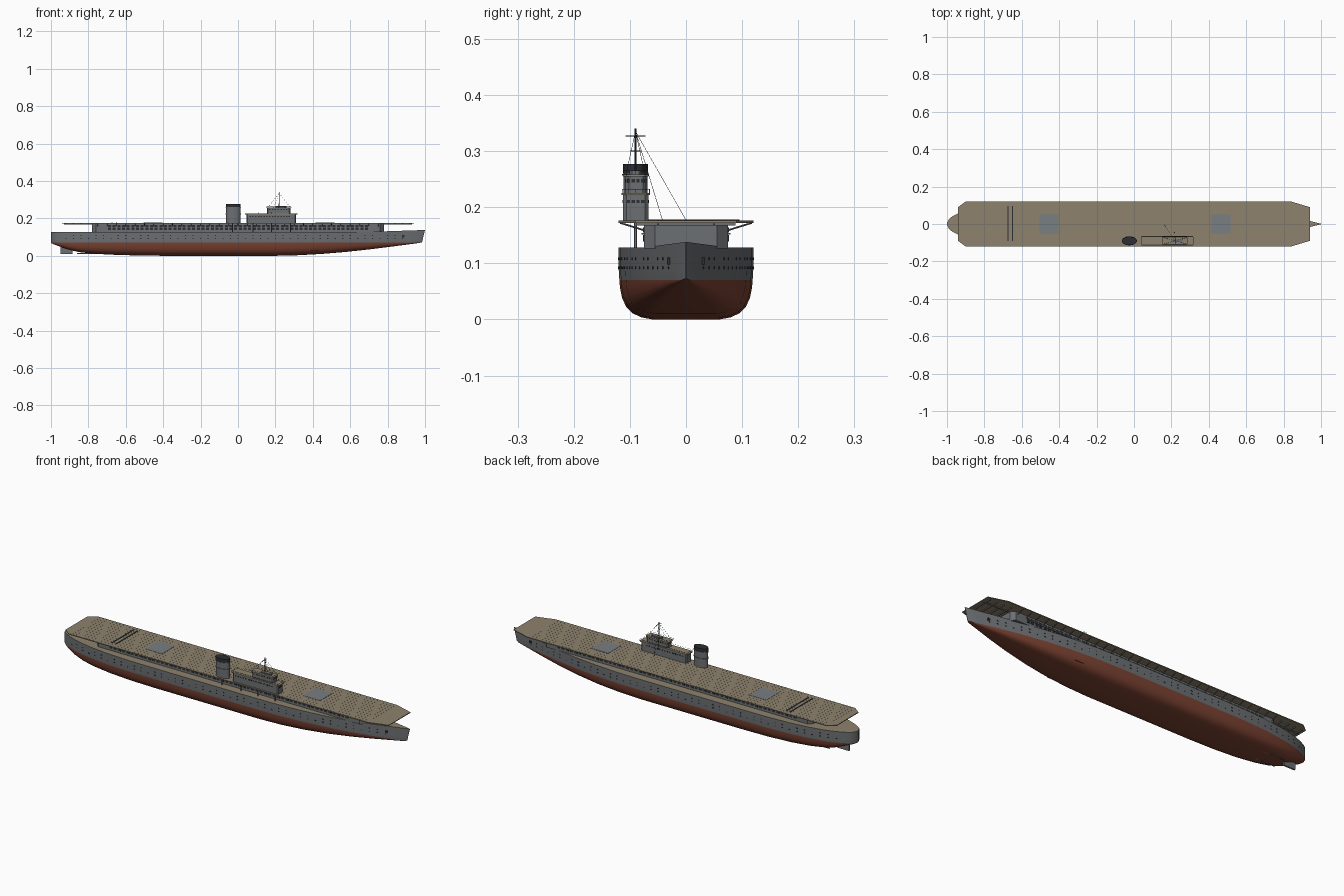
import bpy, bmesh, math
from mathutils import Vector

if "Cube" in bpy.data.objects:
    bpy.data.objects.remove(bpy.data.objects["Cube"])


def mat(name, r, g, b):
    m = bpy.data.materials.new(name)
    m.diffuse_color = (r, g, b, 1)
    m.use_nodes = True
    m.node_tree.nodes["Principled BSDF"].inputs["Base Color"].default_value = m.diffuse_color
    return m


GREY = mat("hull_grey", 0.15, 0.16, 0.17)
RED = mat("bottom_red", 0.20, 0.055, 0.032)
TAN = mat("deck_tan", 0.27, 0.225, 0.155)
LIFT = mat("lift_grey", 0.19, 0.21, 0.225)
DARK = mat("dark_trim", 0.025, 0.028, 0.032)


def finish(name, bm, *mats):
    bmesh.ops.recalc_face_normals(bm, faces=bm.faces)
    me = bpy.data.meshes.new(name)
    bm.to_mesh(me)
    bm.free()
    for m in mats:
        me.materials.append(m)
    ob = bpy.data.objects.new(name, me)
    bpy.context.collection.objects.link(ob)
    return ob


def boxes(name, m, items):
    """Each item is (x0, x1, y0, y1, z0, z1)."""
    bm = bmesh.new()
    for x0, x1, y0, y1, z0, z1 in items:
        vs = bmesh.ops.create_cube(bm, size=1)["verts"]
        for v in vs:
            v.co = ((x0 + x1) / 2 + v.co.x * (x1 - x0),
                    (y0 + y1) / 2 + v.co.y * (y1 - y0),
                    (z0 + z1) / 2 + v.co.z * (z1 - z0))
    return finish(name, bm, m)


def prism(name, m, outline, z0, z1):
    bm = bmesh.new()
    f = bm.faces.new([bm.verts.new((x, y, z0)) for x, y in outline])
    ext = bmesh.ops.extrude_face_region(bm, geom=[f], use_keep_orig=True)["geom"]
    for v in ext:
        if isinstance(v, bmesh.types.BMVert):
            v.co.z = z1
    return finish(name, bm, m)


def rods(name, m, segs, r, sides=6):
    bm = bmesh.new()
    for a, b in segs:
        a, b = Vector(a), Vector(b)
        d = b - a
        vs = bmesh.ops.create_cone(bm, cap_ends=True, segments=sides, radius1=r,
                                   radius2=r, depth=d.length)["verts"]
        q = d.to_track_quat('Z', 'Y')
        for v in vs:
            v.co = (a + b) / 2 + q @ v.co
    return finish(name, bm, m)


def smooth(ob, deg=30):
    bpy.ops.object.select_all(action='DESELECT')
    ob.select_set(True)
    bpy.context.view_layer.objects.active = ob
    bpy.ops.object.shade_smooth_by_angle(angle=math.radians(deg))


def rounded_ends(x0, x1, y0, y1, c):
    return [(x0, y0 + c), (x0 + c, y0), (x1 - c, y0), (x1, y0 + c),
            (x1, y1 - c), (x1 - c, y1), (x0 + c, y1), (x0, y1 - c)]


# hull: stations (x, half width, keel height) lofted through section levels
ST = [(-1, .004, .068), (-.99, .026, .063), (-.97, .042, .056), (-.94, .057, .045),
      (-.9, .073, .031), (-.85, .087, .02), (-.78, .1, .012), (-.68, .112, .006),
      (-.55, .119, .002), (-.4, .12, 0), (0, .12, 0), (.2, .12, 0), (.32, .117, .003),
      (.45, .108, .01), (.58, .093, .021), (.7, .072, .034), (.82, .046, .049),
      (.92, .021, .062), (.97, .009, .069), (1, .001, .0725)]
SECT = [(0, 0), (0, .5), (.05, .66), (.16, .8), (.32, .89), (.55, .95), (.8, .98), (1, .99)]
WL = .07


def half(x):
    for (a, wa, _), (b, wb, _) in zip(ST, ST[1:]):
        if a <= x <= b:
            return wa + (wb - wa) * (x - a) / (b - a)
    return 0


bm = bmesh.new()
rings = []
for x, w, k in ST:
    wl = max(WL, k + .001)
    top = .128 + .01 * max(0, (x - .7) / .3)
    side = [(w * f, k + (wl - k) * t) for t, f in SECT] + [(w, wl + .02), (w, top)]
    pts = [(-y, z) for y, z in side[:0:-1]] + side
    rake = lambda z: x - (.016 * (top - z) / .065 if x > .99 else 0)
    rings.append([bm.verts.new((rake(z), y, z)) for y, z in pts])
n = len(rings[0])
for a, b in zip(rings, rings[1:]):
    for i in range(n):
        j = (i + 1) % n
        f = bm.faces.new((a[i], a[j], b[j], b[i]))
        deck, red = i == n - 1, 2 <= i < n - 3
        f.material_index = 2 if deck else 1 if red else 0
bm.faces.new(rings[0])
bm.faces.new(rings[-1])
smooth(finish("hull", bm, GREY, RED, TAN), 35)

# rudder, shafts and bilge keels
boxes("rudder", GREY, [(-.95, -.885, -.004, .004, .01, .05)])
rods("propeller_shafts", GREY, [((-.86, s * .035, .012), (-.72, s * .035, .012)) for s in (-1, 1)], .003)
boxes("bilge_keels", RED, [(.34, .43, s * .09 - .012, s * .09 + .012, .028, .031) for s in (-1, 1)])

# portholes and anchors
ports = []
for s in (-1, 1):
    for k in range(46):
        x = -.92 + k * .04
        for z in ((.092, .108) if k % 3 else (.092,)):
            y = s * half(x)
            ports.append((x - .003, x + .003, y - .0015, y + .0015, z - .002, z + .002))
boxes("portholes", DARK, ports)
boxes("anchors", DARK, [(.878, .89, s * .031 - .003, s * .031 + .003, .098, .11) for s in (-1, 1)])

# hangar with chamfered ends
prism("hangar", GREY, rounded_ends(-.78, .78, -.075, .075, .02), .126, .172)
wins, ribs = [], []
for s in (-1, 1):
    for k in range(56):
        x = -.6875 + k * .025
        for z0, z1 in ((.139, .15), (.155, .164)):
            wins.append((x - .008, x + .008, s * .0755 - .001, s * .0755 + .001, z0, z1))
    ribs.append((-.69, .69, s * .077 - .002, s * .077 + .002, .151, .154))
boxes("hangar_openings", DARK, wins)
boxes("hangar_ledges", GREY, ribs)

# flight deck, plank strips, cross beams and edge brackets
prism("flight_deck", TAN, [(-.94, -.09), (-.9, -.12), (.84, -.12), (.94, -.09),
                           (.94, .09), (.84, .12), (-.9, .12), (-.94, .09)], .172, .176)
boxes("deck_planks", TAN, [(-.9 + k * .02, -.883 + k * .02, -.118, .118, .1755, .1764)
                           for k in range(87)])
boxes("deck_beams", GREY, [(x / 100 - .002, x / 100 + .002, -.088, .088, .167, .172)
                           for x in list(range(-92, -77, 4)) + list(range(80, 94, 4))])
boxes("deck_girders", GREY, [(a, b, s * .05 - .002, s * .05 + .002, .168, .172)
                             for s in (-1, 1) for a, b in ((-.93, -.78), (.78, .93))])
rods("deck_brackets", GREY, [((x / 100, s * .075, .159), (x / 100, s * .117, .172))
                             for s in (-1, 1) for x in range(-75, 76, 5)], .0016, 4)

# lifts and arresting wires
boxes("deck_lifts", LIFT, [(x, x + .1, -.052, .052, .174, .1775) for x in (-.505, .415)])
boxes("arresting_wires", DARK, [(x - .003, x + .003, -.09, .095, .176, .178) for x in (-.673, -.65)])

# island: two storeys with tan roofs and window bands
IY0, IY1 = -.112, -.067
prism("island_lower", GREY, rounded_ends(.045, .31, IY0, IY1, .006), .172, .222)
prism("island_lower_roof", TAN, rounded_ends(.038, .317, IY0 - .003, IY1 + .003, .006), .222, .2255)
prism("island_upper", GREY, rounded_ends(.155, .28, IY0 + .004, IY1 - .004, .006), .225, .255)
prism("island_upper_roof", TAN, rounded_ends(.15, .285, IY0, IY1, .006), .255, .2585)
prism("bridge_house", GREY, rounded_ends(.2, .26, -.1, -.08, .004), .258, .265)
panes = []
for x0, x1, z, inset in ((.065, .3, .21, 0), (.17, .275, .247, .004)):
    for k in range(int((x1 - x0) / .015)):
        x = x0 + k * .015
        for y in (IY0 + inset, IY1 - inset):
            panes.append((x - .004, x + .004, y - .001, y + .001, z - .003, z + .003))
for xe, z in ((.31, .21), (.28, .247), (.155, .247)):
    for k in range(4):
        y = -.1025 + k * .0085
        panes.append((xe - .001, xe + .001, y - .003, y + .003, z - .003, z + .003))
boxes("island_windows", DARK, panes)

# supports below the island overhang
rods("island_supports", GREY, [((x, -.09, .127), (x, -.09, .173)) for x in (-.03, .08, .18, .28)], .0028)

# railings
rails = []
for x0, x1, y0, y1, z in ((.04, .315, IY0 - .002, IY1 + .002, .225), (.152, .283, IY0 + .001, IY1 - .001, .258)):
    c = [(x0, y0), (x1, y0), (x1, y1), (x0, y1)]
    for (ax, ay), (bx, by) in zip(c, c[1:] + c[:1]):
        rails.append(((ax, ay, z + .007), (bx, by, z + .007)))
        for t in (0, .25, .5, .75):
            px, py = ax + (bx - ax) * t, ay + (by - ay) * t
            rails.append(((px, py, z), (px, py, z + .007)))
rods("island_rails", GREY, rails, .0005, 4)


# oval funnel with dark cap
def oval(rx, ry):
    return [(-.025 + rx * math.cos(t * math.pi / 16), -.09 + ry * math.sin(t * math.pi / 16))
            for t in range(32)]


smooth(prism("funnel", GREY, oval(.038, .0215), .174, .261))
smooth(prism("funnel_cap", DARK, oval(.039, .0225), .26, .277))
for z in (.222, .256):
    smooth(prism("funnel_band", GREY, oval(.0405, .024), z, z + .003))

# mast, yard and rigging
rods("mast", DARK, [((.22, -.09, .258), (.22, -.09, .34))], .0015)
rods("yards", DARK, [((.22, -.108, .327), (.22, -.072, .327)), ((.22, -.1, .3), (.22, -.08, .3))], .0009)
rods("rigging", DARK, [((.22, -.09, .335), e) for e in
                       ((.16, 0, .177), (.215, -.042, .177), (.16, -.107, .258),
                        (.16, -.073, .258), (.28, -.107, .258), (.28, -.073, .258))], .0004, 4)
